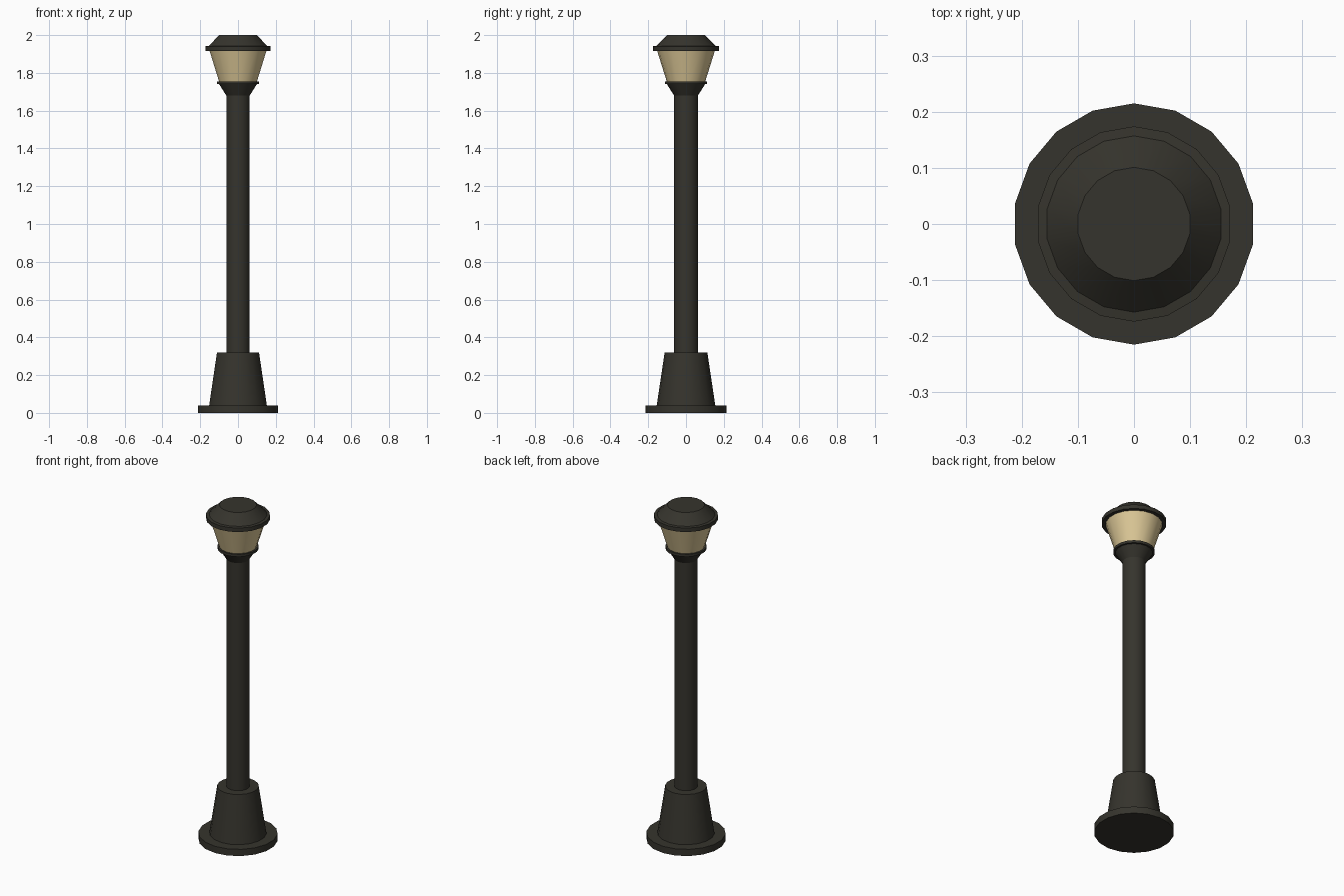
import bpy, bmesh
from math import cos, sin, pi, radians

if "Cube" in bpy.data.objects:
    bpy.data.objects.remove(bpy.data.objects["Cube"])

SIDES = 18


def material(name, color):
    m = bpy.data.materials.new(name)
    m.diffuse_color = color
    m.use_nodes = True
    m.node_tree.nodes["Principled BSDF"].inputs["Base Color"].default_value = m.diffuse_color
    return m


METAL = material("dark_metal", (0.036, 0.034, 0.026, 1))
GLASS = material("warm_glass", (0.72, 0.58, 0.31, 1))


def lathe(name, profile, mat):
    """Turn a bottom-to-top (radius, z) profile around z, with closed ends."""
    bm = bmesh.new()
    angles = [pi / 2 + 2 * pi * i / SIDES for i in range(SIDES)]
    rings = [[bm.verts.new((r * cos(a), r * sin(a), z)) for a in angles]
             for r, z in profile]
    for low, high in zip(rings, rings[1:]):
        for i in range(SIDES):
            j = (i + 1) % SIDES
            bm.faces.new((low[i], low[j], high[j], high[i]))
    bm.faces.new(rings[0][::-1])
    bm.faces.new(rings[-1])
    mesh = bpy.data.meshes.new(name)
    bm.to_mesh(mesh)
    bm.free()
    mesh.materials.append(mat)
    obj = bpy.data.objects.new(name, mesh)
    bpy.context.collection.objects.link(obj)
    bpy.ops.object.select_all(action='DESELECT')
    obj.select_set(True)
    bpy.context.view_layer.objects.active = obj
    bpy.ops.object.shade_smooth_by_angle(angle=radians(30))
    return obj


# Foot plate and tapered pedestal
lathe("base", [(0.215, 0), (0.215, 0.04), (0.155, 0.04), (0.113, 0.32),
               (0.062, 0.32)], METAL)

# Post, flaring out under the lantern
lathe("post", [(0.063, 0.32), (0.063, 1.68), (0.101, 1.74)], METAL)

# Thin collar holding the glass
lathe("collar", [(0.112, 1.74), (0.112, 1.755)], METAL)

# Tapered lamp glass
lathe("lamp_glass", [(0.102, 1.755), (0.153, 1.918)], GLASS)

# Roof with overhanging rim and sloped, flat-topped cap
lathe("roof", [(0.174, 1.917), (0.174, 1.941), (0.157, 1.943),
               (0.101, 2.0)], METAL)
